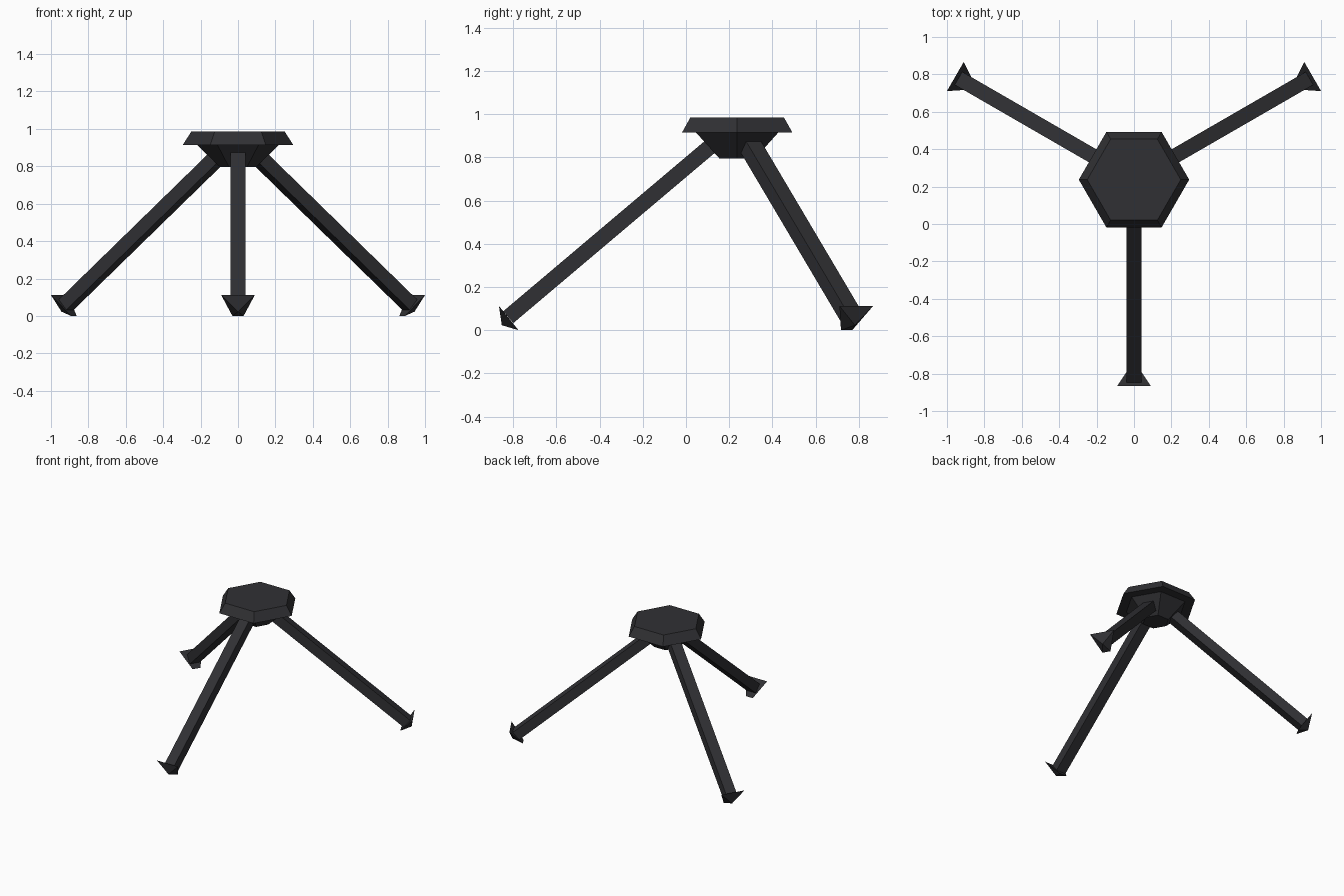
import bpy
from math import radians, cos, sin
from mathutils import Vector

if "Cube" in bpy.data.objects:
    bpy.data.objects.remove(bpy.data.objects["Cube"])

CENTRE = Vector((0, 0.237, 0))

mat = bpy.data.materials.new("black_metal")
mat.diffuse_color = (0.03, 0.03, 0.034, 1)
mat.use_nodes = True
mat.node_tree.nodes["Principled BSDF"].inputs["Base Color"].default_value = mat.diffuse_color


def make(name, verts, faces):
    mesh = bpy.data.meshes.new(name)
    mesh.from_pydata(verts, [], faces)
    mesh.materials.append(mat)
    obj = bpy.data.objects.new(name, mesh)
    bpy.context.collection.objects.link(obj)
    return obj


def bridge(rings):
    """Closed solid through rings, listed bottom to top and counter-clockwise."""
    n = len(rings[0])
    verts = [v for ring in rings for v in ring]
    faces = [tuple(reversed(range(n))), tuple(range(len(verts) - n, len(verts)))]
    for k in range(len(rings) - 1):
        for i in range(n):
            j = (i + 1) % n
            faces.append((k*n + i, k*n + j, (k+1)*n + j, (k+1)*n + i))
    return verts, faces


# Hexagonal head: tapered hub, flat underside lip, bevelled plate
profile = [(0.095, 0.795), (0.22, 0.915), (0.295, 0.915), (0.25, 0.985)]
make("hexagonal_head", *bridge([
    [CENTRE + Vector((r * cos(radians(60*i)), r * sin(radians(60*i)), z)) for i in range(6)]
    for r, z in profile]))

for name, angle in (("front", 270), ("back_right", 30), ("back_left", 150)):
    a = radians(angle)
    out, side = Vector((cos(a), sin(a), 0)), Vector((-sin(a), cos(a), 0))

    def at(r, s, z):
        return CENTRE + out * r + side * s + Vector((0, 0, z))

    # Square bar running from the foot up into the hub
    foot, top = Vector((1.06, 0.06)), Vector((0.10, 0.871))
    d = (top - foot).normalized()
    n = Vector((d.y, -d.x)) * 0.036
    rings = []
    for p in (foot, top):
        hi, lo = p + n, p - n
        rings.append([at(hi.x, -0.04, hi.y), at(hi.x, 0.04, hi.y),
                      at(lo.x, 0.04, lo.y), at(lo.x, -0.04, lo.y)])
    make(name + "_leg", *bridge(rings))

    # Foot: trapezoid plate square to the leg, tapering to an outer point
    make(name + "_foot",
         [at(1.103, -0.09, 0.112), at(1.103, 0.09, 0.112),
          at(1.013, 0.03, 0), at(1.013, -0.03, 0), at(1.09, 0, 0.023)],
         [(0, 1, 2, 3), (1, 0, 4), (2, 1, 4), (3, 2, 4), (0, 3, 4)])
